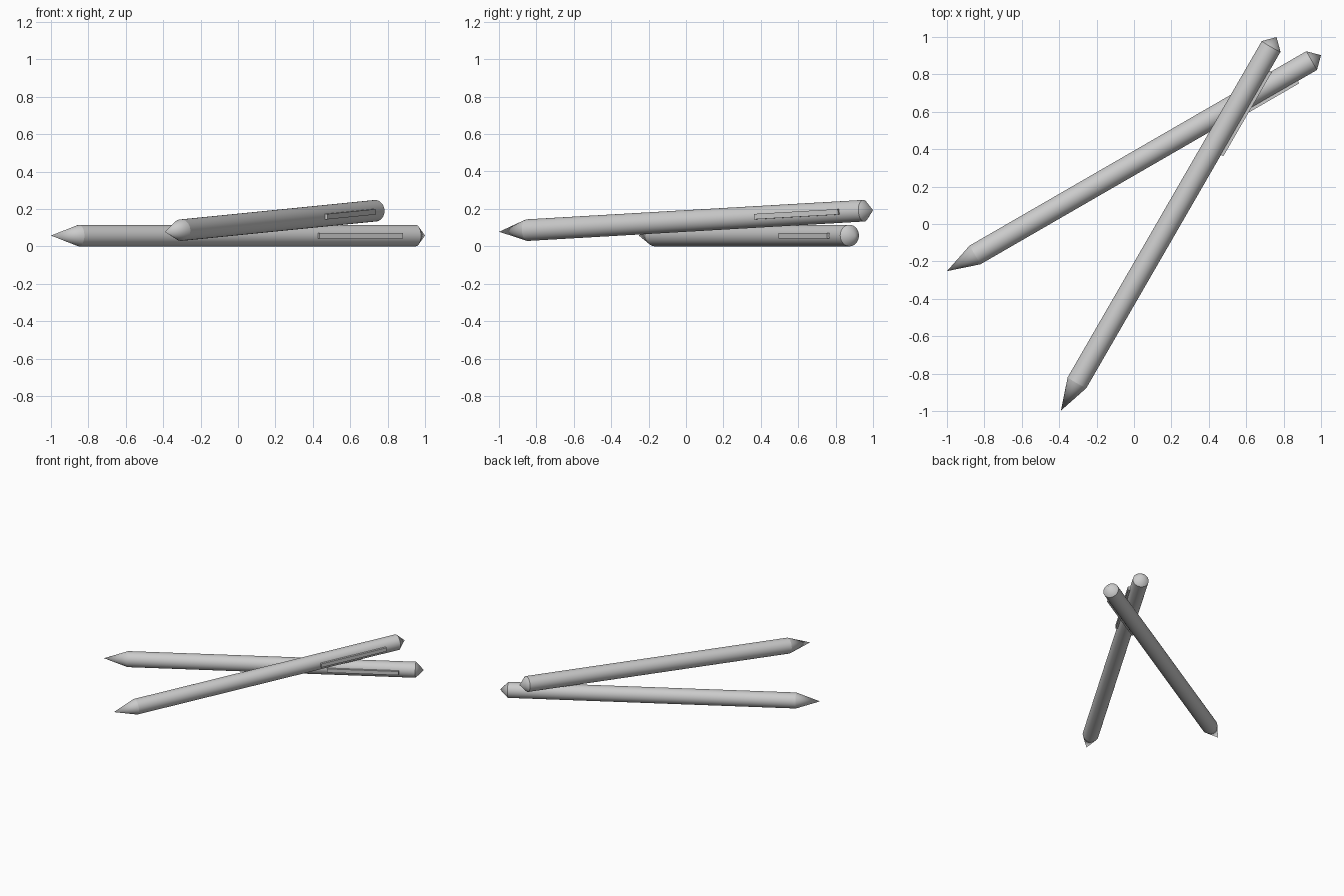
import bpy
import math
from mathutils import Matrix

if "Cube" in bpy.data.objects:
    bpy.data.objects.remove(bpy.data.objects["Cube"])

R = 0.0577            # barrel radius
LENGTH = 2.309        # tip to end
NOSE, CAP = 0.173, 0.0577


def section(name, frame, x0, x1, r0, r1):
    """Round section of a pen along its local x axis."""
    along_x = Matrix.Rotation(math.radians(90), 4, 'Y')
    bpy.ops.mesh.primitive_cone_add(vertices=32, radius1=r0, radius2=r1, depth=x1 - x0)
    ob = bpy.context.object
    ob.name = name
    ob.matrix_world = frame @ Matrix.Translation(((x0 + x1) / 2, 0, 0)) @ along_x
    bpy.ops.object.shade_smooth_by_angle(angle=math.radians(30))


def clip(name, frame, x0, x1):
    """Thin bar half sunk in the side of the barrel."""
    bpy.ops.mesh.primitive_cube_add(size=1)
    ob = bpy.context.object
    ob.name = name
    ob.matrix_world = (frame @ Matrix.Translation(((x0 + x1) / 2, -R, 0))
                       @ Matrix.Diagonal((x1 - x0, 0.029, 0.029, 1)))


def pen(prefix, tip, yaw, pitch):
    frame = (Matrix.Translation(tip) @ Matrix.Rotation(yaw, 4, 'Z')
             @ Matrix.Rotation(-pitch, 4, 'Y'))
    section(prefix + "_nose", frame, 0, NOSE, 0, R)
    section(prefix + "_barrel", frame, NOSE, LENGTH - CAP, R, R)
    section(prefix + "_end_cap", frame, LENGTH - CAP, LENGTH, R, 0)
    clip(prefix + "_clip", frame, 1.615, 2.133)


# Lower pen lies flat, upper pen rests across it
pen("lower_pen", (-1.0, -0.252, R), math.radians(30), 0)
pen("upper_pen", (-0.391, -0.998, 0.078), math.radians(60), 0.05)
